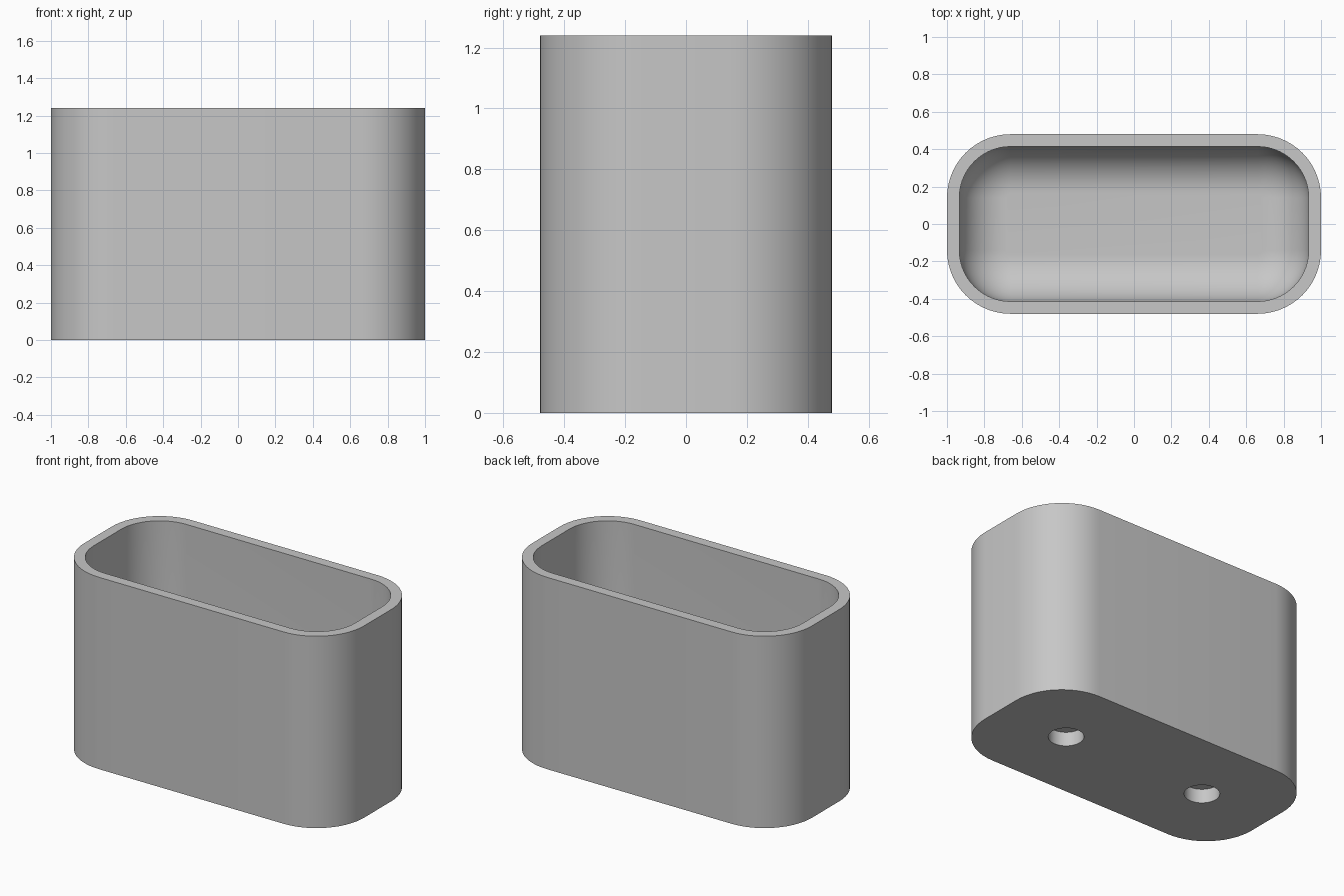
import bpy, bmesh
from math import sin, cos, pi, radians

if "Cube" in bpy.data.objects:
    bpy.data.objects.remove(bpy.data.objects["Cube"])

# Overall sizes
HALF_X, HALF_Y, HEIGHT = 1.0, 0.48, 1.24
CORNER, WALL, FLOOR, FILLET = 0.34, 0.066, 0.14, 0.25
HOLE_X, HOLE_R, HOLE_DEPTH = 0.51, 0.103, 0.09
STEPS = 14

grey = bpy.data.materials.new("plain grey")
grey.use_nodes = True
colour = (0.57, 0.57, 0.57, 1)
grey.diffuse_color = colour
grey.node_tree.nodes["Principled BSDF"].inputs["Base Color"].default_value = colour


def ring(bm, inset, z):
    """Rounded rectangle, moved inwards by inset, at height z."""
    r = CORNER - inset
    cx, cy = HALF_X - CORNER, HALF_Y - CORNER
    verts = []
    for q, (sx, sy) in enumerate([(1, 1), (-1, 1), (-1, -1), (1, -1)]):
        for i in range(STEPS + 1):
            a = (q + i / STEPS) * pi / 2
            verts.append(bm.verts.new((sx * cx + r * cos(a), sy * cy + r * sin(a), z)))
    return verts


# Outer wall, rim, inner wall and rounded inner floor as one loft
sections = [(0, 0), (0, HEIGHT), (WALL, HEIGHT)]
for i in range(STEPS + 1):
    a = i / STEPS * pi / 2
    sections.append((WALL + FILLET * (1 - cos(a)), FLOOR + FILLET * (1 - sin(a))))

bm = bmesh.new()
rings = [ring(bm, inset, z) for inset, z in sections]
for low, high in zip(rings, rings[1:]):
    n = len(low)
    for i in range(n):
        j = (i + 1) % n
        bm.faces.new((low[i], low[j], high[j], high[i]))
bm.faces.new(rings[0][::-1])
bm.faces.new(rings[-1])
bmesh.ops.recalc_face_normals(bm, faces=bm.faces)
mesh = bpy.data.meshes.new("container")
bm.to_mesh(mesh)
bm.free()
mesh.materials.append(grey)
container = bpy.data.objects.new("container", mesh)
bpy.context.collection.objects.link(container)

# Two blind round holes in the underside
for side in (-1, 1):
    bpy.ops.mesh.primitive_cylinder_add(
        vertices=48, radius=HOLE_R, depth=2 * HOLE_DEPTH, location=(side * HOLE_X, 0, 0))
    cutter = bpy.context.object
    cutter.name = "hole_cutter"
    cutter.hide_render = True
    cutter.data.materials.append(grey)
    cut = container.modifiers.new("hole", "BOOLEAN")
    cut.operation = "DIFFERENCE"
    cut.solver = "EXACT"
    cut.object = cutter
    bpy.ops.object.select_all(action="DESELECT")
    container.select_set(True)
    bpy.context.view_layer.objects.active = container
    bpy.ops.object.modifier_apply(modifier=cut.name)
    bpy.data.objects.remove(cutter)

bpy.ops.object.shade_smooth_by_angle(angle=radians(30))
